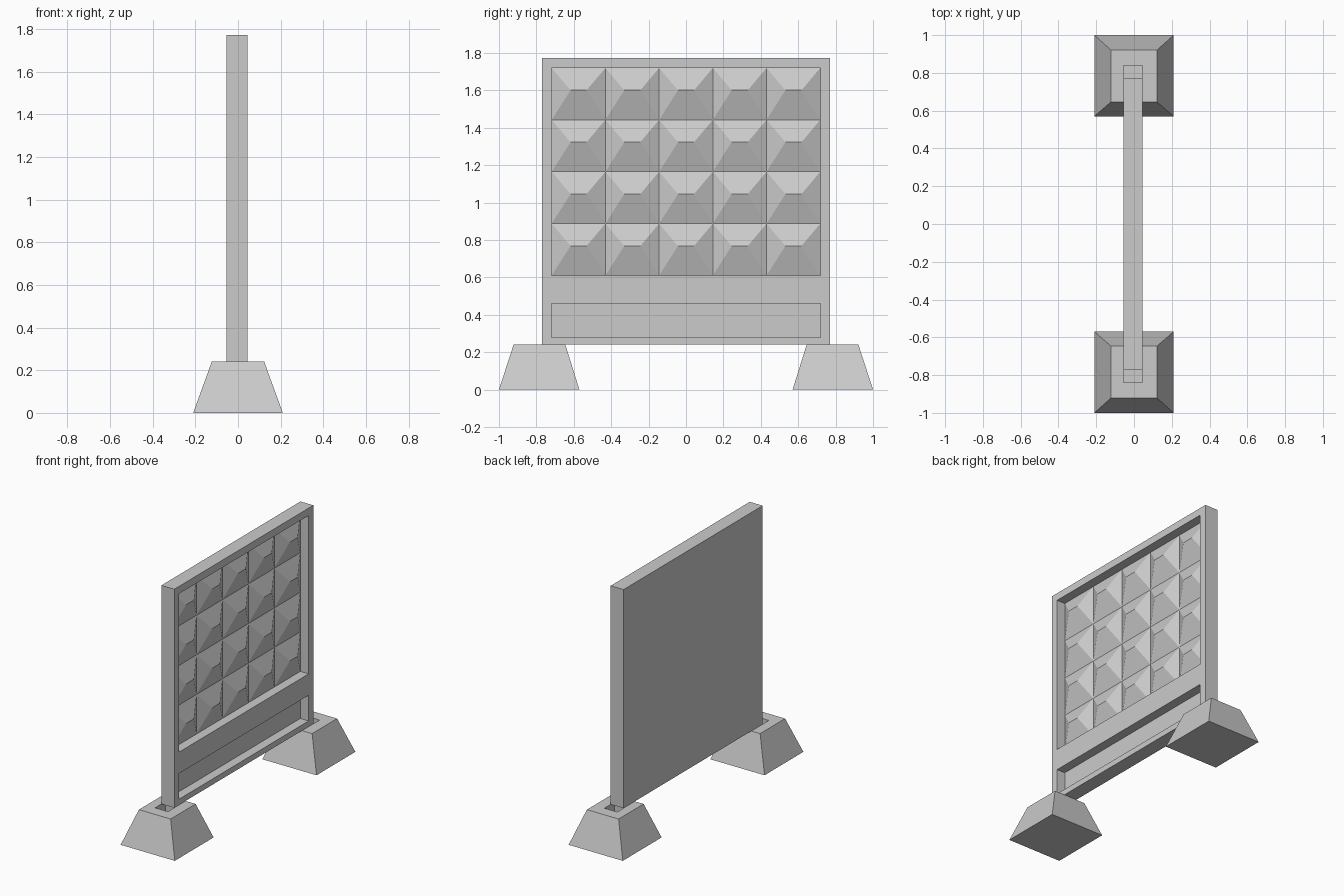
import bpy, bmesh

if "Cube" in bpy.data.objects:
    bpy.data.objects.remove(bpy.data.objects["Cube"])

FRONT, BACK, DEPTH = 0.045, -0.055, 0.065   # panel faces in x, recess depth
HALF = 0.718                                # half width of the recesses


def finish(bm, name):
    bmesh.ops.recalc_face_normals(bm, faces=bm.faces)
    mesh = bpy.data.meshes.new(name)
    bm.to_mesh(mesh)
    bm.free()
    obj = bpy.data.objects.new(name, mesh)
    bpy.context.collection.objects.link(obj)
    return obj


# Panel: gridded front with two recessed fields, closed sides and flat back
def make_panel():
    bm = bmesh.new()
    ys = [-0.77, -HALF, HALF, 0.77]
    zs = [0.24, 0.28, 0.46, 0.61, 1.72, 1.772]
    v = [[bm.verts.new((FRONT, y, z)) for y in ys] for z in zs]
    cells = {}
    for r in range(len(zs) - 1):
        for c in range(len(ys) - 1):
            cells[r, c] = bm.faces.new((v[r][c], v[r][c + 1], v[r + 1][c + 1], v[r + 1][c]))
    rim = [e for e in bm.edges if e.is_boundary]
    fields = [cells[1, 1], cells[3, 1]]

    # Outer sides and back
    side = bmesh.ops.extrude_edge_only(bm, edges=rim)["geom"]
    for p in side:
        if isinstance(p, bmesh.types.BMVert):
            p.co.x = BACK
    bmesh.ops.holes_fill(bm, edges=[e for e in bm.edges if e.is_boundary], sides=0)

    # Recesses; the upper floor is left open for the relief
    for i, f in enumerate(fields):
        rim_verts = list(f.verts)
        floor = [bm.verts.new((FRONT - DEPTH, p.co.y, p.co.z)) for p in rim_verts]
        bm.faces.remove(f)
        for k in range(4):
            n = (k + 1) % 4
            bm.faces.new((rim_verts[k], rim_verts[n], floor[n], floor[k]))
        if i == 0:
            bm.faces.new(floor)
    return finish(bm, "fence_panel")


# Relief: 5 x 4 hipped tiles, each with a short ridge
def make_relief(cols=5, rows=4, height=0.05):
    bm = bmesh.new()
    x = FRONT - DEPTH
    w, h = 2 * HALF / cols, (1.72 - 0.61) / rows
    for r in range(rows):
        for c in range(cols):
            y0, z0 = -HALF + c * w, 0.61 + r * h
            a, b, d, e = [bm.verts.new((x, y0 + p * w, z0 + q * h))
                          for p, q in ((0, 0), (1, 0), (1, 1), (0, 1))]
            left, right = [bm.verts.new((x + height, y0 + w / 2 + s * 0.043, z0 + 0.57 * h))
                           for s in (-1, 1)]
            for face in ((a, b, right, left), (b, d, right), (d, e, left, right), (e, a, left)):
                bm.faces.new(face)
    bmesh.ops.remove_doubles(bm, verts=bm.verts, dist=0.0005)
    obj = finish(bm, "tile_relief")
    # An open sheet must face the front
    if sum(p.normal.x for p in obj.data.polygons) < 0:
        obj.data.flip_normals()
    return obj


# Foot: rings from base to top, slot rim and slot floor
def make_foot(name, side):
    bm = bmesh.new()
    rings = [(-0.21, 0.21, 0.57, 1.0, 0.0),
             (-0.123, 0.123, 0.645, 0.922, 0.24),
             (BACK, FRONT, 0.725, 0.84, 0.24),
             (BACK, FRONT, 0.725, 0.84, 0.14)]
    loops = [[bm.verts.new((x, side * y, z))
              for x, y in ((x0, y0), (x1, y0), (x1, y1), (x0, y1))]
             for x0, x1, y0, y1, z in rings]
    for lo, hi in zip(loops, loops[1:]):
        for k in range(4):
            n = (k + 1) % 4
            bm.faces.new((lo[k], lo[n], hi[n], hi[k]))
    bm.faces.new(loops[0])
    bm.faces.new(loops[-1])
    return finish(bm, name)


make_panel()
make_relief()
make_foot("left_foot", -1)
make_foot("right_foot", 1)
